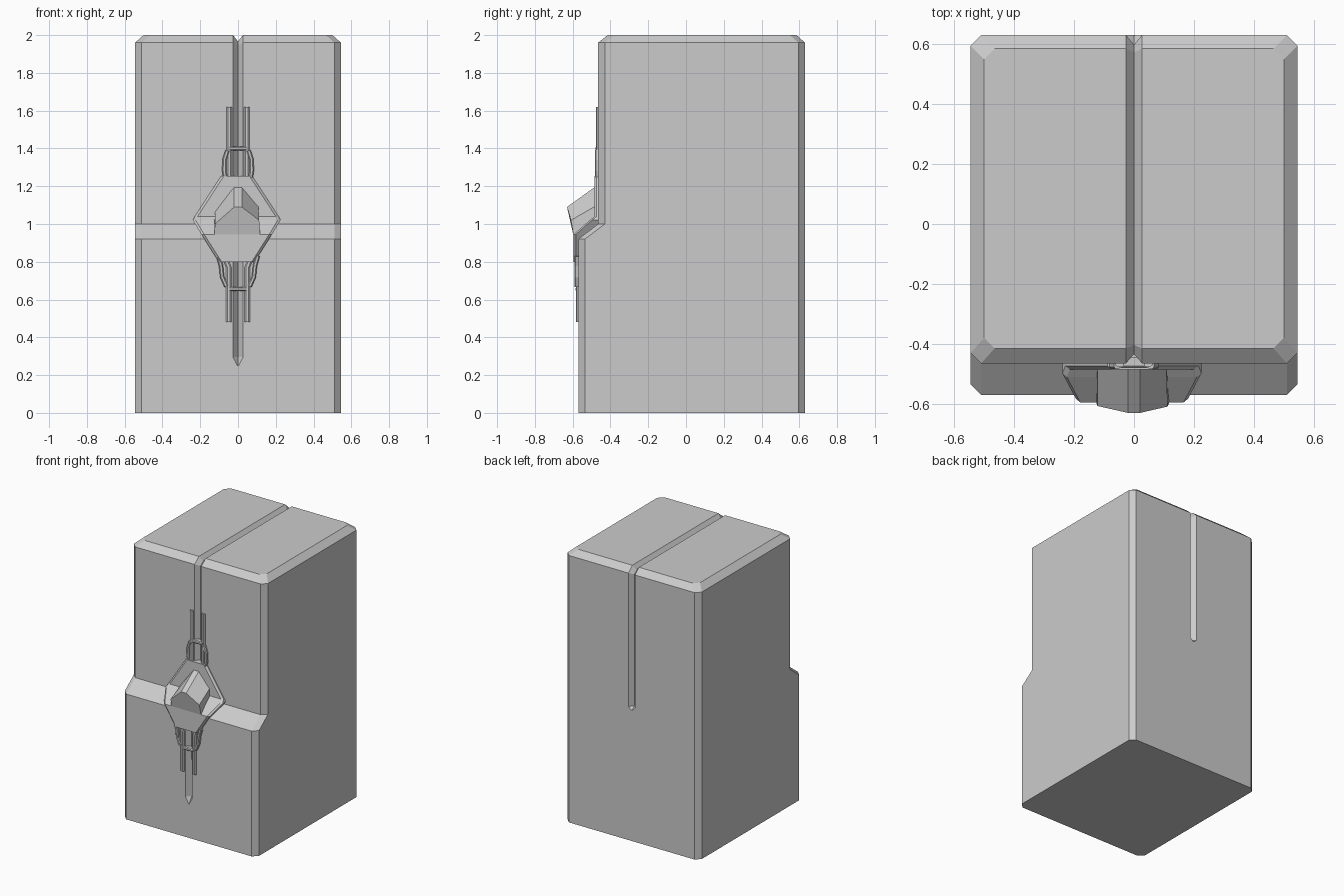
import bpy, bmesh
from mathutils import Vector

cube = bpy.data.objects.get("Cube")
if cube:
    bpy.data.objects.remove(cube, do_unlink=True)

stone = bpy.data.materials.new("light grey stone")
stone.use_nodes = True
colour = (0.6, 0.6, 0.6, 1)
stone.diffuse_color = colour
stone.node_tree.nodes["Principled BSDF"].inputs["Base Color"].default_value = colour


def loft(name, rings):
    """Join equal-length rings of points into a closed, flat-shaded solid."""
    bm = bmesh.new()
    loops = [[bm.verts.new(p) for p in ring] for ring in rings]
    n = len(loops[0])
    for a, b in zip(loops, loops[1:]):
        for i in range(n):
            j = (i + 1) % n
            bm.faces.new((a[i], a[j], b[j], b[i]))
    bm.faces.new(loops[0][::-1])
    bm.faces.new(loops[-1])
    bmesh.ops.recalc_face_normals(bm, faces=bm.faces)
    mesh = bpy.data.meshes.new(name)
    bm.to_mesh(mesh)
    bm.free()
    mesh.materials.append(stone)
    obj = bpy.data.objects.new(name, mesh)
    bpy.context.collection.objects.link(obj)
    return obj


def block_ring(z, front, back, half, c=0.035):
    """Rectangle with chamfered corners at height z."""
    corners = [(-half, front + c), (-half + c, front), (half - c, front), (half, front + c),
               (half, back - c), (half - c, back), (-half + c, back), (-half, back - c)]
    return [(x, y, z) for x, y in corners]


# Stepped block with chamfered upright and top edges
body = loft("block_body", [
    block_ring(0, -0.57, 0.63, 0.545),
    block_ring(0.92, -0.57, 0.63, 0.545),
    block_ring(1.0, -0.465, 0.63, 0.545),
    block_ring(1.96, -0.465, 0.63, 0.545),
    block_ring(2.0, -0.415, 0.585, 0.5),
])

# V groove running up the front, over the top and down the back
path = [(-0.57, 0.25), (-0.57, 0.295), (-0.57, 0.92), (-0.465, 1.0), (-0.465, 1.96),
        (-0.415, 2.0), (0.585, 2.0), (0.63, 1.96), (0.63, 0.98), (0.63, 0.96)]
path = [Vector(p) for p in path]
rings = []
for i, p in enumerate(path):
    before = (p - path[i - 1]).normalized() if i else None
    after = (path[i + 1] - p).normalized() if i + 1 < len(path) else None
    tangent = ((before or after) + (after or before)).normalized()
    out = Vector((-tangent.y, tangent.x))
    tip = before is None or after is None
    w, depth = (0.003, 0.003) if tip else (0.027, 0.035)
    outer = p + out * 0.02
    inner = p - out * depth
    rings.append([(-w, *outer), (-w, *p), (0, *inner), (w, *p), (w, *outer)])
cutter = loft("groove_cutter", rings)
cutter.hide_render = True
cut = body.modifiers.new("groove", "BOOLEAN")
cut.operation = "DIFFERENCE"
cut.solver = "EXACT"
cut.object = cutter
bpy.context.view_layer.objects.active = body
bpy.ops.object.modifier_apply(modifier=cut.name)
bpy.data.objects.remove(cutter, do_unlink=True)

# Six-sided clasp plate bent over the step, with a chamfered rim
cx = -0.007
rows = [(0.80, 0.095, -0.595), (0.945, 0.187, -0.595), (1.02, 0.232, -0.51),
        (1.04, 0.222, -0.485), (1.255, 0.082, -0.485)]
loft("clasp_plate", [
    [(cx - h, -0.42, z), (cx - h, y + 0.012, z), (cx - h + 0.015, y, z),
     (cx + h - 0.015, y, z), (cx + h, y + 0.012, z), (cx + h, -0.42, z)]
    for z, h, y in rows])

# Faceted stud leaning out of the plate
front = [(-0.125, -0.597, 0.945), (-0.122, -0.607, 1.0), (-0.02, -0.63, 1.09),
         (0.02, -0.63, 1.09), (0.112, -0.609, 1.02), (0.117, -0.597, 0.945)]
stud_back = [(-0.122, 0.945), (-0.122, 1.07), (-0.02, 1.205),
             (0.02, 1.205), (0.108, 1.1), (0.113, 0.945)]
loft("clasp_stud", [front, [(x, -0.47, z) for x, z in stud_back]])


def strip(name, points, surface, raised, half=0.011):
    """Thin chamfered strip following (x, z) points on a front face."""
    rings = []
    for i, (x, z) in enumerate(points):
        a = Vector(points[max(i - 1, 0)])
        b = Vector(points[min(i + 1, len(points) - 1)])
        t = (b - a).normalized()
        side = Vector((t.y, -t.x))
        def at(s, y):
            return (x + side.x * s, y, z + side.y * s)
        top = surface - raised
        rings.append([at(-half, surface + 0.02), at(-half, top + 0.006), at(-half * 0.5, top),
                      at(half * 0.5, top), at(half, top + 0.006), at(half, surface + 0.02)])
    loft(name, rings)


# Paired prongs and curved braces above and below the plate
for side, s in (("right", -1), ("left", 1)):
    strip("upper_prong_" + side, [(s * 0.047, 1.24), (s * 0.047, 1.62)], -0.465, 0.012, 0.014)
    strip("upper_brace_" + side,
          [(s * 0.066, 1.24), (s * 0.073, 1.28), (s * 0.072, 1.34), (s * 0.056, 1.39)],
          -0.465, 0.018)
    strip("lower_prong_" + side, [(s * 0.049, 0.48), (s * 0.049, 0.77), (s * 0.068, 0.82)],
          -0.57, 0.012, 0.014)
    strip("lower_brace_" + side,
          [(s * 0.105, 0.83), (s * 0.09, 0.78), (s * 0.084, 0.72), (s * 0.062, 0.67)],
          -0.57, 0.02)

# Small bars bridging the groove
strip("upper_bar", [(-0.045, 1.4), (0.045, 1.4)], -0.465, 0.015)
strip("lower_bar", [(-0.045, 0.655), (0.045, 0.655)], -0.57, 0.015)
